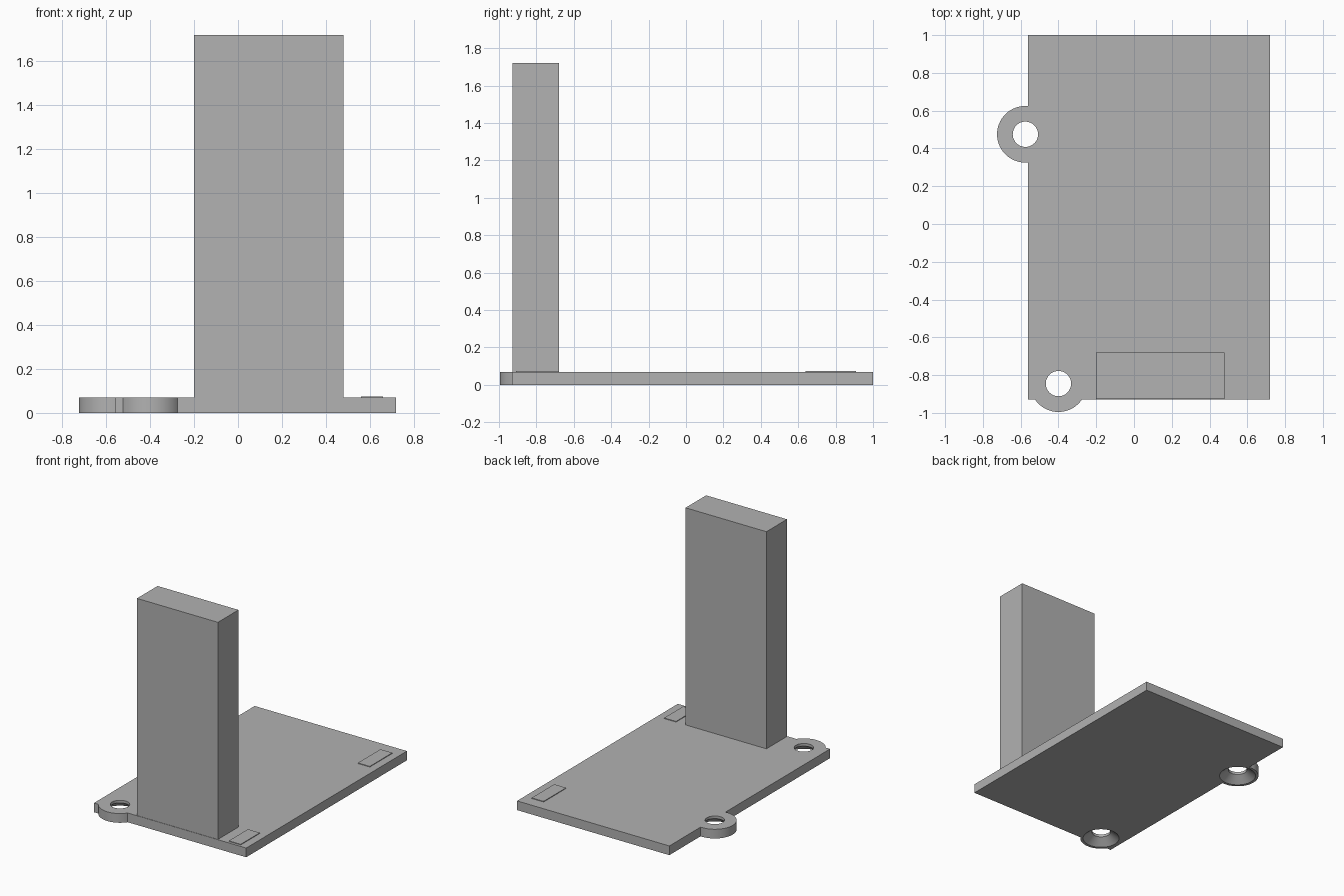
import bpy, bmesh
from math import sin, cos, radians, pi

cube = bpy.data.objects.get("Cube")
if cube:
    bpy.data.objects.remove(cube)

grey = bpy.data.materials.new("plain grey")
grey.use_nodes = True
colour = (0.445, 0.445, 0.445, 1)
grey.diffuse_color = colour
grey.node_tree.nodes["Principled BSDF"].inputs["Base Color"].default_value = colour

THICK = 0.07
EAR_R = 0.15
side_ear = (-0.575, 0.475)
front_ear = (-0.4, -0.845)


def finish(name, bm):
    bmesh.ops.recalc_face_normals(bm, faces=bm.faces)
    mesh = bpy.data.meshes.new(name)
    bm.to_mesh(mesh)
    bm.free()
    mesh.materials.append(grey)
    obj = bpy.data.objects.new(name, mesh)
    bpy.context.collection.objects.link(obj)
    return obj


def block(name, x0, x1, y0, y1, z0, z1):
    bm = bmesh.new()
    bmesh.ops.create_cube(bm, size=1)
    for v in bm.verts:
        v.co.x = x1 if v.co.x > 0 else x0
        v.co.y = y1 if v.co.y > 0 else y0
        v.co.z = z1 if v.co.z > 0 else z0
    return finish(name, bm)


def arc(centre, start, end, steps=36):
    angles = [radians(start + (end - start) * i / steps) for i in range(steps + 1)]
    return [(centre[0] + EAR_R * cos(a), centre[1] + EAR_R * sin(a)) for a in angles]


def countersink_cutter(centre, sides=48):
    # Straight hole at the top, flaring to a wide cone at the underside
    profile = [(0.13, -0.05), (0.13, 0), (0.067, 0.05), (0.067, 0.1)]
    bm = bmesh.new()
    rings = []
    for r, z in profile:
        rings.append([bm.verts.new((centre[0] + r * cos(2 * pi * i / sides),
                                    centre[1] + r * sin(2 * pi * i / sides), z))
                      for i in range(sides)])
    for low, high in zip(rings, rings[1:]):
        for i in range(sides):
            j = (i + 1) % sides
            bm.faces.new((low[i], low[j], high[j], high[i]))
    bm.faces.new(rings[0])
    bm.faces.new(rings[-1])
    cutter = finish("hole_cutter", bm)
    cutter.hide_render = True
    return cutter


# Base plate outline with two rounded screw ears
outline = [(0.72, -0.93), (0.72, 1), (-0.56, 1)]
outline += arc(side_ear, 84.3, 275.7)
outline += [(-0.56, -0.93)]
outline += arc(front_ear, 214.5, 325.5)
bm = bmesh.new()
face = bm.faces.new([bm.verts.new((x, y, 0)) for x, y in outline])
solid = bmesh.ops.extrude_face_region(bm, geom=[face])
bmesh.ops.translate(bm, vec=(0, 0, THICK),
                    verts=[v for v in solid["geom"] if isinstance(v, bmesh.types.BMVert)])
plate = finish("base_plate", bm)

# Countersunk screw holes
bpy.context.view_layer.objects.active = plate
for ear in (side_ear, front_ear):
    cutter = countersink_cutter(ear)
    cut = plate.modifiers.new("screw_hole", "BOOLEAN")
    cut.operation = "DIFFERENCE"
    cut.solver = "EXACT"
    cut.object = cutter
    bpy.ops.object.modifier_apply(modifier=cut.name)
    bpy.data.objects.remove(cutter)

bpy.ops.object.select_all(action="DESELECT")
plate.select_set(True)
bpy.ops.object.shade_smooth_by_angle(angle=radians(25))

# Upright column
block("column", -0.2, 0.48, -0.927, -0.68, THICK, 1.72)

# Thin raised pads along the left edge
block("front_pad", 0.56, 0.66, -0.91, -0.68, THICK - 0.01, 0.075)
block("back_pad", 0.56, 0.66, 0.64, 0.91, THICK - 0.01, 0.075)
